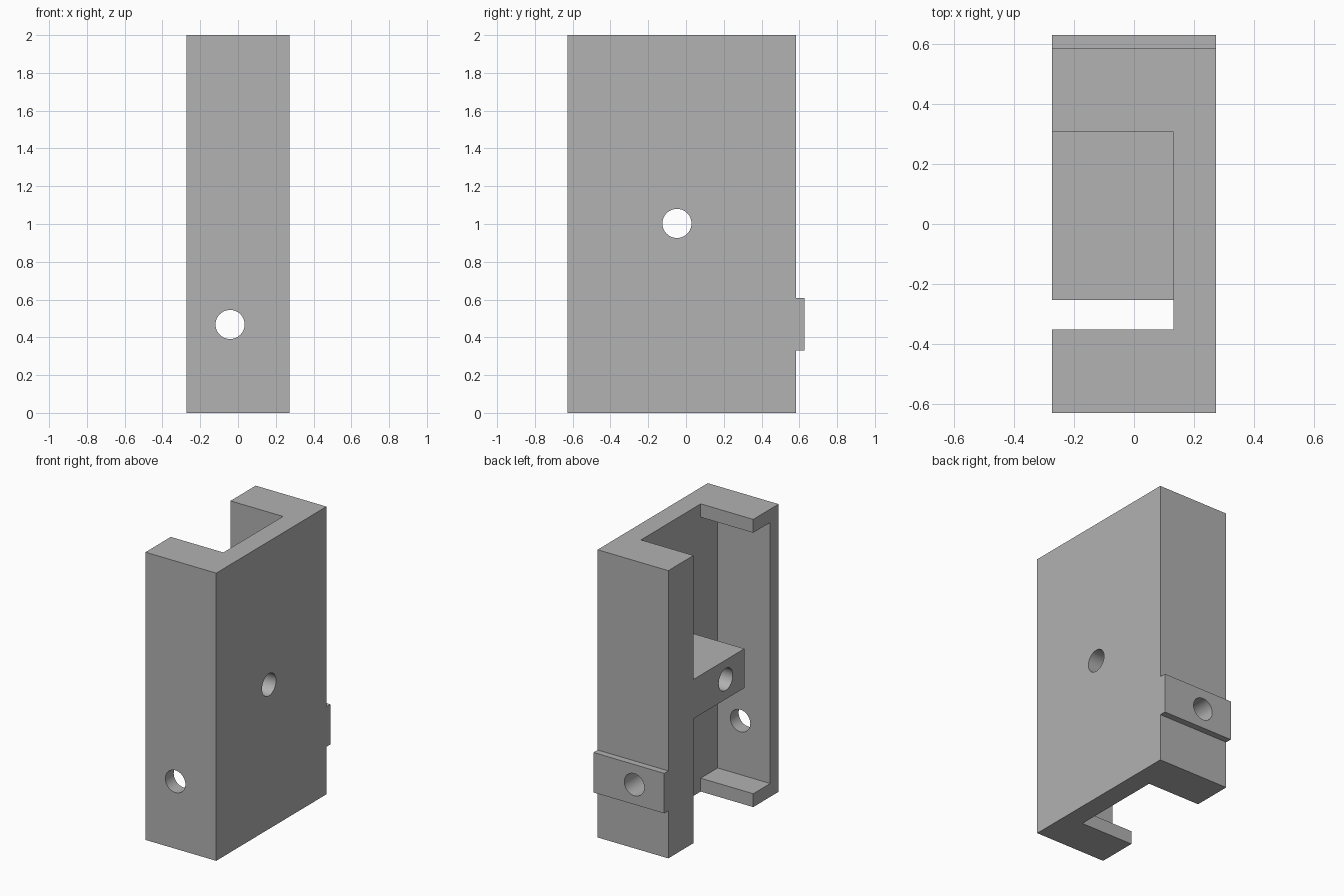
import bpy, bmesh
from math import radians
from mathutils import Matrix

cube = bpy.data.objects.get("Cube")
if cube:
    bpy.data.objects.remove(cube, do_unlink=True)

grey = bpy.data.materials.new("plain grey")
grey.use_nodes = True
grey.diffuse_color = (0.445, 0.445, 0.445, 1)
grey.node_tree.nodes["Principled BSDF"].inputs["Base Color"].default_value = grey.diffuse_color

HALF_W, HALF_D, HEIGHT = 0.272, 0.628, 2.0
BACK = 0.583                      # back face without the pad
PLATE = 0.132                     # inner face of the side plate
BAR_LOW, BAR_HIGH = 0.865, 1.138
HOLE = 0.077
OUT = 0.1                         # overshoot of the cutters


def add_object(name, bm):
    bmesh.ops.recalc_face_normals(bm, faces=bm.faces)
    mesh = bpy.data.meshes.new(name)
    bm.to_mesh(mesh)
    bm.free()
    mesh.materials.append(grey)
    obj = bpy.data.objects.new(name, mesh)
    bpy.context.collection.objects.link(obj)
    return obj


def box(name, x, y, z):
    bm = bmesh.new()
    bmesh.ops.create_cube(bm, size=1)
    for v in bm.verts:
        v.co = [lo + (c + 0.5) * (hi - lo) for c, (lo, hi) in zip(v.co, (x, y, z))]
    return add_object(name, bm)


def drill(name, axis, centre):
    bm = bmesh.new()
    turn = Matrix.Rotation(radians(90), 4, "Y" if axis == "X" else "X")
    bmesh.ops.create_cone(bm, cap_ends=True, segments=48, radius1=HOLE, radius2=HOLE,
                          depth=2, matrix=Matrix.Translation(centre) @ turn)
    return add_object(name, bm)


# Housing block with the raised pad on its back, from a side profile
profile = [(-HALF_D, 0), (BACK, 0), (BACK, 0.33), (HALF_D, 0.33),
           (HALF_D, 0.608), (BACK, 0.608), (BACK, HEIGHT), (-HALF_D, HEIGHT)]
bm = bmesh.new()
face = bm.faces.new([bm.verts.new((-HALF_W, y, z)) for y, z in profile])
side = bmesh.ops.extrude_face_region(bm, geom=[face])["geom"]
bmesh.ops.translate(bm, vec=(2 * HALF_W, 0, 0),
                    verts=[v for v in side if isinstance(v, bmesh.types.BMVert)])
housing = add_object("housing", bm)

# Channel above and below the cross bar, slot past its end, recess between the lips
open_x = (-HALF_W - OUT, PLATE)
cutters = [
    box("upper_channel", open_x, (-0.35, 0.306), (BAR_HIGH, HEIGHT + OUT)),
    box("lower_channel", open_x, (-0.35, 0.306), (-OUT, BAR_LOW)),
    box("bar_slot", open_x, (-0.35, -0.253), (-OUT, HEIGHT + OUT)),
    box("front_recess", open_x, (-0.536, -0.3), (0.093, HEIGHT - 0.093)),
    drill("lengthwise_hole", "Y", (-0.042, 0, 0.468)),
    drill("bar_hole", "X", (0, -0.048, 1.003)),
]

bpy.ops.object.select_all(action="DESELECT")
bpy.context.view_layer.objects.active = housing
housing.select_set(True)
for cutter in cutters:
    cutter.hide_render = True
    cut = housing.modifiers.new(cutter.name, "BOOLEAN")
    cut.operation = "DIFFERENCE"
    cut.solver = "EXACT"
    cut.object = cutter
    bpy.ops.object.modifier_apply(modifier=cut.name)
    bpy.data.objects.remove(cutter, do_unlink=True)

# Round bores, crisp edges
bpy.ops.object.shade_smooth_by_angle(angle=radians(30))
